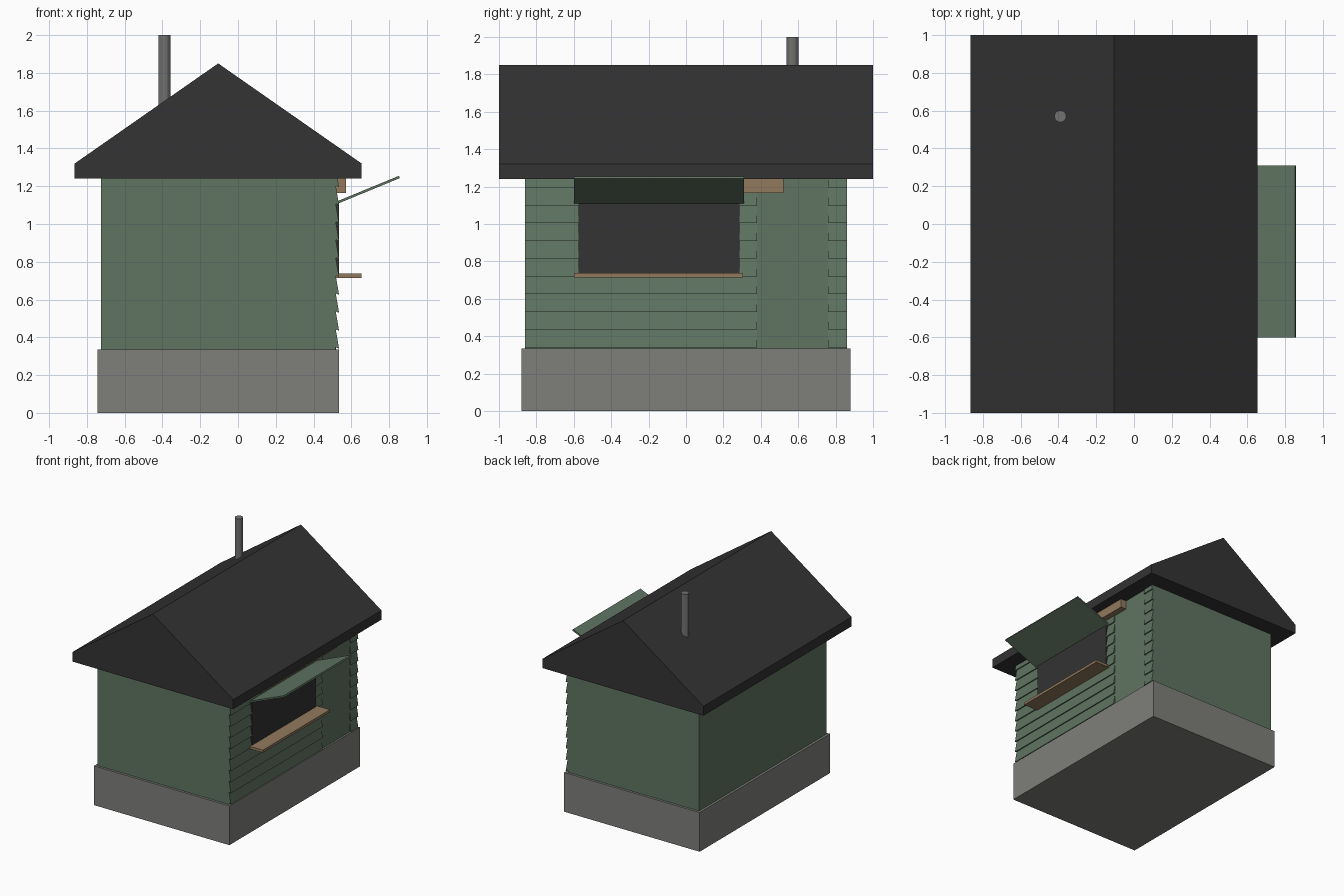
import bpy
import math

cube = bpy.data.objects.get("Cube")
if cube:
    bpy.data.objects.remove(cube, do_unlink=True)


def material(name, colour):
    mat = bpy.data.materials.new(name)
    mat.use_nodes = True
    mat.diffuse_color = (*colour, 1)
    mat.node_tree.nodes["Principled BSDF"].inputs["Base Color"].default_value = (*colour, 1)
    return mat


green = material("green paint", (0.115, 0.175, 0.12))
charcoal = material("charcoal", (0.033, 0.033, 0.033))
stone = material("grey stone", (0.21, 0.21, 0.195))
wood = material("light wood", (0.29, 0.195, 0.11))
steel = material("chimney steel", (0.17, 0.17, 0.165))


def extrude_y(name, profile, y0, y1, mat):
    """Closed prism: an x-z profile (anticlockwise from the front) swept along y."""
    n = len(profile)
    verts = [(x, y, z) for y in (y0, y1) for x, z in profile]
    faces = [tuple(range(n)), tuple(reversed(range(n, 2 * n)))]
    faces += [(i, i + n, (i + 1) % n + n, (i + 1) % n) for i in range(n)]
    mesh = bpy.data.meshes.new(name)
    mesh.from_pydata(verts, [], faces)
    mesh.materials.append(mat)
    obj = bpy.data.objects.new(name, mesh)
    bpy.context.collection.objects.link(obj)
    return obj


def box(name, x0, x1, y0, y1, z0, z1, mat):
    return extrude_y(name, [(x0, z0), (x1, z0), (x1, z1), (x0, z1)], y0, y1, mat)


# Foundation and walls
box("foundation", -0.745, 0.535, -0.88, 0.88, 0, 0.335, stone)
box("walls", -0.725, 0.515, -0.86, 0.86, 0.33, 1.25, green)

# Gable roof with deep eaves
extrude_y("roof", [(-0.865, 1.24), (0.655, 1.24), (0.655, 1.32),
                   (-0.105, 1.85), (-0.865, 1.32)], -1, 1, charcoal)

# Tilted lap boards on either side of the plain door panel
step = 0.095
for side, y0, y1 in (("front", -0.86, 0.38), ("back", 0.76, 0.86)):
    for row in range(10):
        z = 0.34 + row * step
        extrude_y(f"siding_{side}_{row + 1}",
                  [(0.505, z + 0.012), (0.535, z), (0.517, z + step + 0.01),
                   (0.505, z + step + 0.01)], y0, y1, green)
box("door", 0.51, 0.52, 0.38, 0.76, 0.335, 1.245, green)

# Serving window, counter, raised hatch and sign board
box("serving_window", 0.505, 0.536, -0.575, 0.285, 0.735, 1.115, charcoal)
box("counter", 0.51, 0.655, -0.6, 0.305, 0.715, 0.737, wood)
extrude_y("hatch", [(0.522, 1.105), (0.857, 1.243), (0.852, 1.255), (0.517, 1.117)],
          -0.6, 0.31, green)
box("sign_board", 0.51, 0.573, -0.52, 0.52, 1.165, 1.245, wood)

# Chimney pipe
bpy.ops.mesh.primitive_cylinder_add(vertices=12, radius=0.032, depth=0.5,
                                    location=(-0.39, 0.57, 1.75))
chimney = bpy.context.object
chimney.name = "chimney"
chimney.data.materials.append(steel)
bpy.ops.object.shade_smooth_by_angle(angle=math.radians(25))
